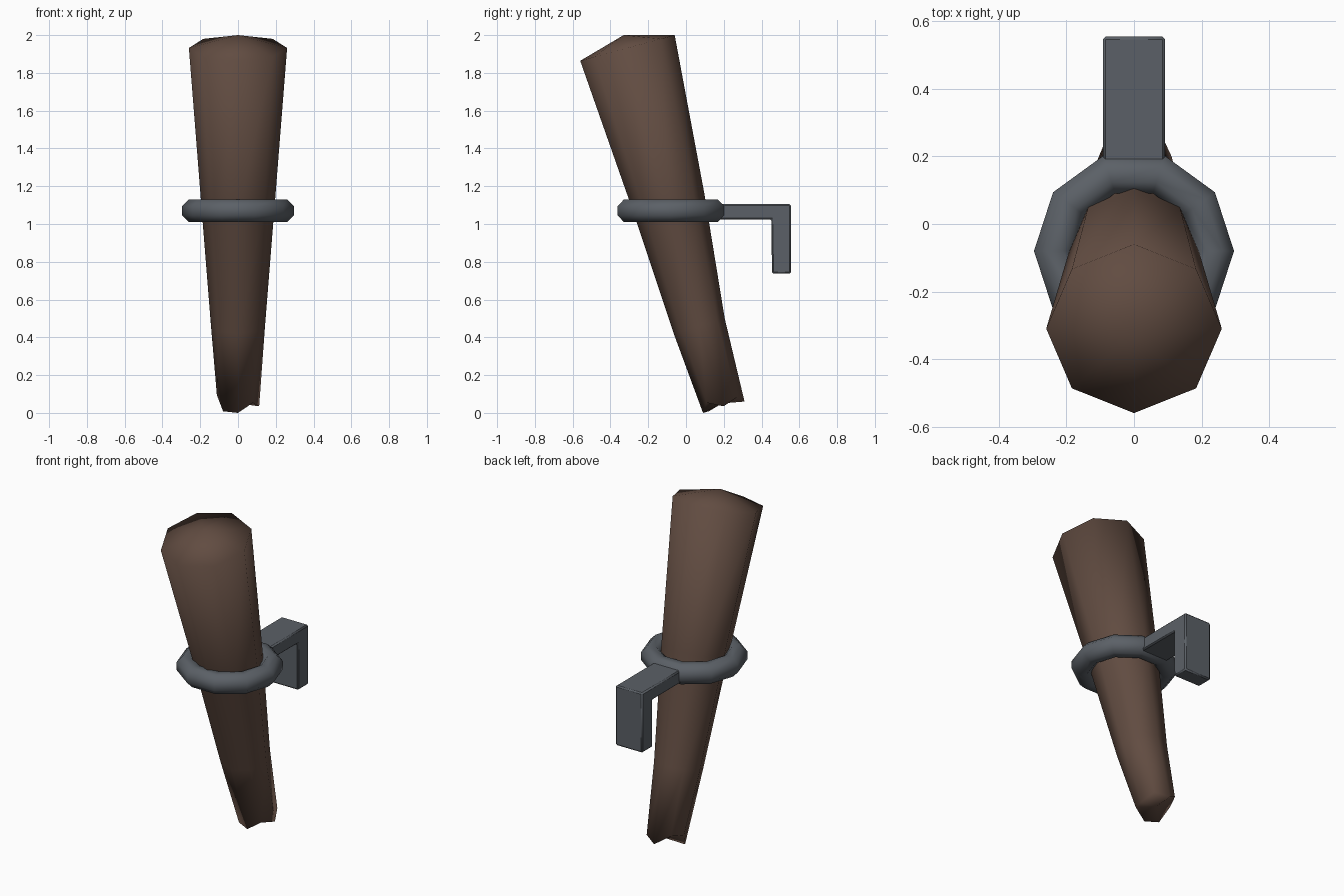
import bpy, bmesh
from math import sin, cos, pi, radians
from mathutils import Vector

if "Cube" in bpy.data.objects:
    bpy.data.objects.remove(bpy.data.objects["Cube"])


def material(name, rgb):
    m = bpy.data.materials.new(name)
    m.diffuse_color = (*rgb, 1)
    m.use_nodes = True
    m.node_tree.nodes["Principled BSDF"].inputs["Base Color"].default_value = m.diffuse_color
    return m


def finish(bm, name, mat, smooth_angle):
    bmesh.ops.recalc_face_normals(bm, faces=bm.faces)
    me = bpy.data.meshes.new(name)
    bm.to_mesh(me)
    bm.free()
    ob = bpy.data.objects.new(name, me)
    bpy.context.collection.objects.link(ob)
    me.materials.append(mat)
    bpy.ops.object.select_all(action='DESELECT')
    ob.select_set(True)
    bpy.context.view_layer.objects.active = ob
    bpy.ops.object.shade_smooth_by_angle(angle=radians(smooth_angle))
    return ob


def loft(bm, rings, closed=False):
    pairs = list(zip(rings, rings[1:]))
    if closed:
        pairs.append((rings[-1], rings[0]))
    for a, b in pairs:
        n = len(a)
        for i in range(n):
            bm.faces.new((a[i], a[(i + 1) % n], b[(i + 1) % n], b[i]))


def fan(bm, ring, tip):
    v = bm.verts.new(tip)
    for i in range(len(ring)):
        bm.faces.new((ring[i], ring[(i + 1) % len(ring)], v))


wood = material("wood", (0.12, 0.072, 0.053))
iron = material("iron", (0.105, 0.118, 0.135))

# Leaning tapered shaft: centre (y, z), half width in x, tilted half depth (y, z)
sections = [(0.20, 0.03, 0.112, 0.11, 0.03),
            (0.07, 0.46, 0.143, 0.135, 0.04),
            (-0.09, 1.11, 0.195, 0.187, 0.052),
            (-0.31, 1.932, 0.26, 0.25, 0.068)]
chips = [0.005, 0.03, 0.02, 0.0, 0.06, 0.0, 0.0, 0.045]   # ragged foot
bm = bmesh.new()
rings = []
for k, (cy, cz, rx, vy, vz) in enumerate(sections):
    ring = []
    for i in range(8):
        a = i * pi / 4
        lift = 0
        if k == 0:
            lift = (0.005, 0.03, 0.0, 0.06, 0.065, 0.0, 0.0, 0.045)[i]
            # order: right, back right, back, back left, left, front left, front, front right
        ring.append(bm.verts.new((rx * cos(a), cy + vy * sin(a) - lift * 0.3,
                                  cz + vz * sin(a) + lift)))
    rings.append(ring)
loft(bm, rings)
fan(bm, rings[0], (0, 0.19, 0.05))
fan(bm, rings[-1], (0, -0.33, 2.0))
finish(bm, "torch_shaft", wood, 100)

# Ten-sided iron ring around the shaft
bm = bmesh.new()
rings = []
for i in range(10):
    a = i * pi / 5
    ring = []
    for j in range(8):
        b = (j + 0.5) * pi / 4
        r = 0.238 + 0.063 * cos(b)
        ring.append(bm.verts.new((r * cos(a), -0.08 + r * sin(a),
                                  1.07 + 0.064 * sin(b))))
    rings.append(ring)
loft(bm, rings, closed=True)
finish(bm, "holder_ring", iron, 60)

# L-shaped wall bracket, profile in y/z swept across x
profile = [(0.15, 1.105), (0.555, 1.105), (0.555, 0.737), (0.455, 0.737),
           (0.452, 1.025), (0.15, 1.025)]
bm = bmesh.new()
face = bm.faces.new([bm.verts.new((-0.092, y, z)) for y, z in profile])
ext = bmesh.ops.extrude_face_region(bm, geom=[face])
bmesh.ops.translate(bm, vec=Vector((0.184, 0, 0)),
                    verts=[v for v in ext["geom"] if isinstance(v, bmesh.types.BMVert)])
bracket = finish(bm, "wall_bracket", iron, 40)
bev = bracket.modifiers.new("edge_bevel", 'BEVEL')
bev.width = 0.008
bev.segments = 1
